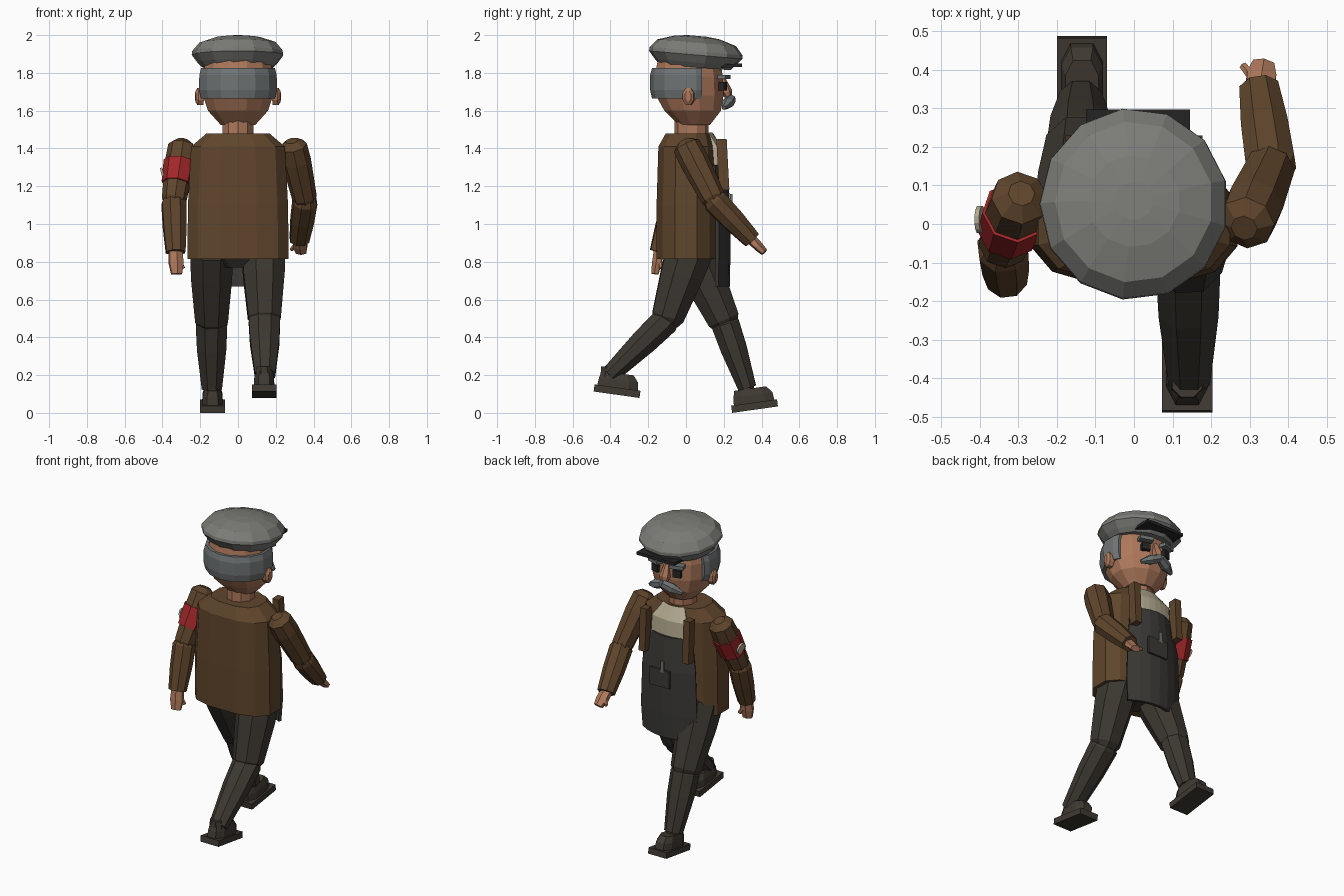
import bpy, bmesh, math
from mathutils import Vector, Matrix

cube = bpy.data.objects.get("Cube")
if cube:
    bpy.data.objects.remove(cube, do_unlink=True)


def material(name, r, g, b):
    m = bpy.data.materials.new(name)
    m.use_nodes = True
    m.diffuse_color = (r, g, b, 1)
    m.node_tree.nodes["Principled BSDF"].inputs["Base Color"].default_value = (r, g, b, 1)
    return m


SKIN = material("skin", .42, .19, .105)
JACKET = material("brown jacket", .115, .06, .025)
TROUSERS = material("dark trousers", .046, .039, .03)
APRON = material("dark apron", .043, .041, .036)
SHOE = material("shoe leather", .05, .041, .031)
HAT = material("hat grey", .2, .2, .185)
HAIR = material("hair grey", .16, .175, .175)
SHIRT = material("cream shirt", .45, .4, .28)
RED = material("armband red", .36, .02, .022)
DARK = material("near black", .018, .018, .018)


def finish(name, bm, mat, matrix=Matrix()):
    bmesh.ops.recalc_face_normals(bm, faces=bm.faces)
    mesh = bpy.data.meshes.new(name)
    bm.to_mesh(mesh)
    bm.free()
    mesh.materials.append(mat)
    ob = bpy.data.objects.new(name, mesh)
    ob.matrix_world = matrix
    bpy.context.collection.objects.link(ob)
    return ob


def loft(name, sections, mat, sides=12, power=1.0, matrix=Matrix()):
    """Closed stack of rings; each section is (z, rx, ry, centre y)."""
    bm = bmesh.new()
    rings = []
    for z, rx, ry, cy in sections:
        ring = []
        for i in range(sides):
            a = math.tau * (i + .5) / sides
            c, s = math.cos(a), math.sin(a)
            x = math.copysign(abs(c) ** power, c) * rx
            y = math.copysign(abs(s) ** power, s) * ry + cy
            ring.append(bm.verts.new((x, y, z)))
        rings.append(ring)
    for lo, hi in zip(rings, rings[1:]):
        for i in range(sides):
            j = (i + 1) % sides
            bm.faces.new((lo[i], lo[j], hi[j], hi[i]))
    bm.faces.new(rings[0])
    bm.faces.new(rings[-1])
    return finish(name, bm, mat, matrix)


def segment(name, a, b, stations, mat, sides=8):
    """Tapered piece from a to b; each station is (fraction, rx, ry)."""
    a, b = Vector(a), Vector(b)
    d = b - a
    m = Matrix.Translation(a) @ d.to_track_quat('Z', 'Y').to_matrix().to_4x4()
    return loft(name, [(t * d.length, rx, ry, 0) for t, rx, ry in stations], mat, sides, 1, m)


def box(name, centre, size, mat, tilt=0, turn=0):
    bm = bmesh.new()
    bmesh.ops.create_cube(bm, size=1, matrix=Matrix.Diagonal((*size, 1)))
    m = (Matrix.Translation(centre) @ Matrix.Rotation(math.radians(turn), 4, 'Z')
         @ Matrix.Rotation(math.radians(tilt), 4, 'X'))
    return finish(name, bm, mat, m)


def bowed_sheet(name, rows, bulge, mat, thick):
    """Sheet curved across x; each row is (z, half width, middle y)."""
    bm = bmesh.new()
    grid = [[bm.verts.new((w * k / 3, y - bulge * (k / 3) ** 2, z)) for k in range(-3, 4)]
            for z, w, y in rows]
    for lo, hi in zip(grid, grid[1:]):
        for i in range(6):
            bm.faces.new((lo[i + 1], lo[i], hi[i], hi[i + 1]))
    ob = finish(name, bm, mat)
    mod = ob.modifiers.new("thickness", 'SOLIDIFY')
    mod.thickness = thick
    mod.offset = 0
    return ob


# Jacket body and hips
loft("jacket_body", [(.815, .275, .16, 0), (1.1, .272, .16, 0), (1.41, .255, .15, 0),
                     (1.48, .17, .12, .01)], JACKET, 12, .75)
loft("hips", [(.77, .1, .08, .02), (.84, .22, .13, .01)], TROUSERS, 8)

# Apron, shirt front, straps and pocket
bowed_sheet("apron", [(.67, .185, .222), (.82, .195, .225), (1.1, .185, .225), (1.31, .15, .205)],
            .06, APRON, .02)
bowed_sheet("shirt_front", [(1.27, .12, .185), (1.4, .12, .175), (1.475, .07, .13)], .02, SHIRT, .03)
box("apron_pocket", (.02, .238, 1.05), (.14, .014, .11), APRON)
box("pocket_pencil", (0, .24, 1.125), (.022, .012, .07), HAIR)
for side, x in (("left", .155), ("right", -.155)):
    box(side + "_strap", (x, .195, 1.315), (.045, .055, .27), JACKET, 3)

# Neck and head
loft("neck", [(1.45, .085, .09, .03), (1.58, .085, .09, .03)], SKIN, 10)
loft("head", [(1.525, .095, .085, .045), (1.6, .165, .155, .035), (1.68, .192, .185, .02),
              (1.78, .195, .187, .015), (1.87, .175, .17, .015)], SKIN, 12)

# Hair wraps the back of the head and stops at the temples
hair = loft("hair", [(1.665, .2, .19, .01), (1.71, .212, .2, .01), (1.79, .21, .2, .01),
                     (1.825, .2, .19, .01)], HAIR, 14)
bm = bmesh.new()
bm.from_mesh(hair.data)
cut = bmesh.ops.bisect_plane(bm, geom=bm.verts[:] + bm.edges[:] + bm.faces[:],
                             plane_co=(0, .085, 0), plane_no=(0, 1, 0), clear_outer=True)
bmesh.ops.holes_fill(bm, edges=[e for e in bm.edges if e.is_boundary])
bm.to_mesh(hair.data)
bm.free()

# Face
segment("nose", (0, .19, 1.77), (0, .225, 1.675), [(0, .018, .018), (.75, .034, .03), (1, .025, .02)], SKIN, 6)
for side, s in (("left", 1), ("right", -1)):
    segment(side + "_ear", (s * .185, .015, 1.675), (s * .225, .01, 1.675),
            [(0, .035, .05), (.7, .032, .05), (1, .018, .03)], SKIN, 8)
    box(side + "_eye", (s * .075, .195, 1.73), (.05, .03, .045), DARK, 0, -s * 18)
    box(side + "_eyebrow", (s * .078, .2, 1.778), (.085, .045, .022), HAIR, 0, -s * 18)
    segment(side + "_moustache", (0, .24, 1.662), (s * .115, .2, 1.615),
            [(0, .026, .026), (.5, .034, .03), (1, .012, .012)], HAIR, 6)

# Flat cap, dipped toward the face
cap_pose = Matrix.Translation((0, .052, 1.9)) @ Matrix.Rotation(math.radians(-5), 4, 'X')
loft("flat_cap", [(-.07, .19, .19, 0), (-.045, .215, .215, 0), (-.005, .245, .25, 0), (.015, .243, .248, 0),
                  (.06, .205, .21, 0), (.088, .12, .12, 0), (.096, .05, .05, 0)], HAT, 13, 1, cap_pose)
box("cap_visor", (.01, .222, 1.838), (.27, .15, .018), DARK, 2)

# Arms
ARMS = {
    "left": [(.29, 0, 1.42), (.355, .15, 1.125), (.325, .35, .915), (.335, .415, .85), (.283, .41, .865)],
    "right": [(-.295, .07, 1.42), (-.34, -.06, 1.115), (-.33, -.145, .85), (-.325, -.165, .735),
              (-.29, -.13, .765)],
}
for side, (shoulder, elbow, wrist, tip, thumb) in ARMS.items():
    segment(side + "_upper_arm", shoulder, elbow,
            [(-.07, .035, .035), (.02, .074, .074), (.3, .078, .078), (.95, .066, .066), (1.05, .05, .05)], JACKET)
    segment(side + "_forearm", elbow, wrist,
            [(-.1, .05, .05), (.02, .069, .069), (.5, .066, .064), (1, .055, .05)], JACKET)
    segment(side + "_palm", wrist, tip, [(-.2, .038, .028), (.5, .044, .026), (1, .032, .02)], SKIN, 6)
    segment(side + "_thumb", Vector(wrist).lerp(Vector(tip), .1), thumb,
            [(0, .016, .016), (1, .011, .011)], SKIN, 6)

# Armband and round badge on the right sleeve
top, low = Vector(ARMS["right"][0]), Vector(ARMS["right"][1])
segment("armband", top.lerp(low, .3), top.lerp(low, .68), [(0, .086, .086), (1, .08, .08)], RED)
mid = top.lerp(low, .49)
segment("armband_badge", mid + Vector((-.076, .005, -.005)), mid + Vector((-.088, .005, -.008)),
        [(0, .036, .036), (1, .036, .036)], SHIRT, 12)

# Legs in mid stride
LEGS = {
    "left": [(.135, .02, .86), (.14, -.1, .495), (.143, -.405, .2)],
    "right": [(-.14, .03, .86), (-.14, .205, .48), (-.138, .325, .13)],
}
for side, (hip, knee, ankle) in LEGS.items():
    segment(side + "_thigh", hip, knee,
            [(0, .122, .135), (.35, .118, .122), (.97, .094, .092), (1.06, .07, .07)], TROUSERS)
    segment(side + "_shin", knee, ankle,
            [(-.08, .06, .06), (.03, .09, .08), (.4, .084, .075), (1, .058, .052)], TROUSERS)

# Shoes
for side, x, y, z, tilt in (("left", .138, -.365, .115, -8), ("right", -.135, .363, .036, 8)):
    box(side + "_sole", (x, y, z), (.13, .245, .038), SHOE, tilt)
    pose = Matrix.Translation((x, y, z)) @ Matrix.Rotation(math.radians(tilt), 4, 'X')
    loft(side + "_shoe", [(.015, .058, .115, 0), (.06, .056, .11, 0), (.095, .045, .09, -.01)],
         SHOE, 8, .7, pose)
    segment(side + "_ankle", (x, y - .045, z + .05), (x, y - .045, z + .13),
            [(0, .05, .05), (1, .042, .042)], SHOE)
